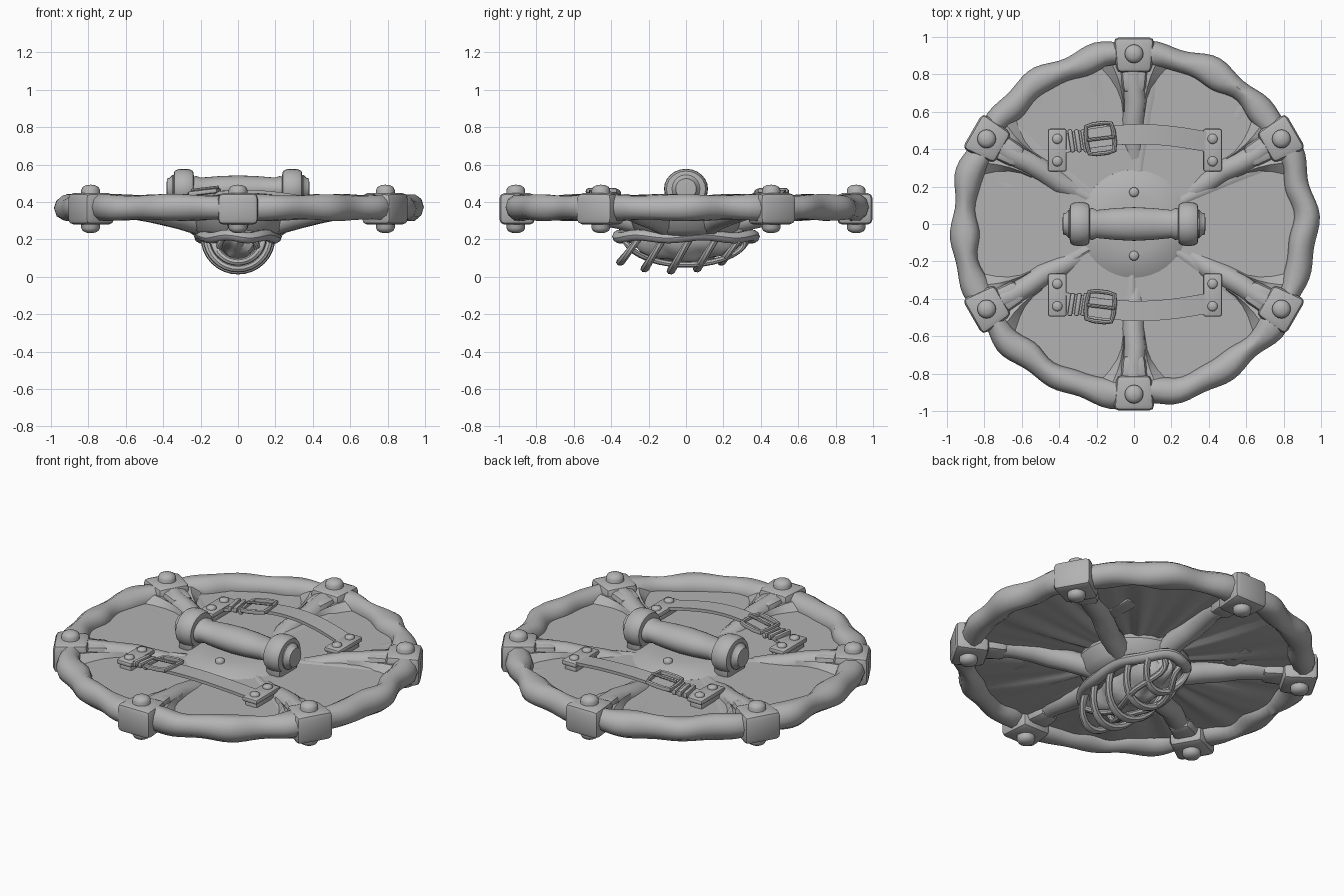
import bpy, bmesh, math
from math import sin, cos, pi, radians
from mathutils import Vector, Matrix

cube = bpy.data.objects.get("Cube")
if cube:
    bpy.data.objects.remove(cube, do_unlink=True)

grey = bpy.data.materials.new("plain grey")
grey.use_nodes = True
grey.diffuse_color = (0.45, 0.45, 0.45, 1)
grey.node_tree.nodes["Principled BSDF"].inputs["Base Color"].default_value = (0.45, 0.45, 0.45, 1)
TAU = 2 * pi
SPOKES = [30 + 60 * i for i in range(6)]


def finish(name, bm, angle=40):
    bmesh.ops.recalc_face_normals(bm, faces=bm.faces)
    mesh = bpy.data.meshes.new(name)
    bm.to_mesh(mesh)
    bm.free()
    ob = bpy.data.objects.new(name, mesh)
    bpy.context.collection.objects.link(ob)
    mesh.materials.append(grey)
    bpy.ops.object.select_all(action='DESELECT')
    ob.select_set(True)
    bpy.context.view_layer.objects.active = ob
    bpy.ops.object.shade_smooth_by_angle(angle=radians(angle))
    return ob


def loft(name, rings, loop=False, closed=True, angle=40):
    """Skin a row of point rings."""
    bm = bmesh.new()
    rows = [[bm.verts.new(p) for p in r] for r in rings]
    n, m = len(rows), len(rows[0])
    for i in range(n if loop else n - 1):
        a, b = rows[i], rows[(i + 1) % n]
        for j in range(m if closed else m - 1):
            k = (j + 1) % m
            bm.faces.new((a[j], a[k], b[k], b[j]))
    if closed and not loop:
        bm.faces.new(rows[0])
        bm.faces.new(rows[-1])
    return finish(name, bm, angle)


def lathe(name, profile, matrix=Matrix(), steps=24):
    """Turn (radius, height) points around the local z axis."""
    return loft(name, [[matrix @ Vector((r * cos(TAU * j / steps), r * sin(TAU * j / steps), h))
                        for j in range(steps)] for r, h in profile])


def sweep(name, path, w, t, sides=4, side_dir=None, loop=False):
    """Sweep a band (4 sides) or oval (more sides) along a path."""
    rings, n = [], len(path)
    for i, p in enumerate(path):
        a = path[i - 1] if (i or loop) else p
        b = path[(i + 1) % n] if (loop or i < n - 1) else p
        d = (b - a).normalized()
        s = (side_dir or Vector((0, 0, 1)).cross(d)).normalized()
        u = d.cross(s).normalized()
        off = pi / 4 if sides == 4 else 0
        k = math.sqrt(2) if sides == 4 else 1
        rings.append([p + s * w * k * cos(off + TAU * j / sides) + u * t * k * sin(off + TAU * j / sides)
                      for j in range(sides)])
    return loft(name, rings, loop)


def block(name, size, matrix, bevel=0.01, taper=1):
    bm = bmesh.new()
    bmesh.ops.create_cube(bm, size=1)
    for v in bm.verts:
        if v.co.x < 0:
            v.co.y *= taper
    bmesh.ops.scale(bm, vec=size, verts=bm.verts)
    bmesh.ops.bevel(bm, geom=bm.edges[:], offset=bevel, segments=2, affect='EDGES', profile=0.5)
    bmesh.ops.transform(bm, matrix=matrix, verts=bm.verts)
    return finish(name, bm)


def rivet(name, loc, r, h, flip=False):
    m = Matrix.Translation(loc)
    if flip:
        m = m @ Matrix.Rotation(pi, 4, 'X')
    lathe(name, [(r, -h), (r, h * .35), (r * .85, h * .7), (r * .5, h * .93), (r * .05, h)], m, 16)


# Gnarled outer rim
rings = []
for i in range(144):
    a = TAU * i / 144
    wob = sin(18 * a + .6) * .012 + sin(11 * a + 2) * .008
    rin = .01 * sin(15 * a + 1) + .006 * sin(23 * a)
    ring = []
    for j in range(10):
        b = TAU * j / 10
        c, s = cos(b), sin(b)
        r = .91 + c * .068 + (wob if c > 0 else rin)
        z = .37 + s * (.07 + .005 * sin(13 * a + j)) + .006 * sin(9 * a) * c
        ring.append(Vector((r * cos(a), r * sin(a), z)))
    rings.append(ring)
loft("rim", rings, loop=True, angle=50)

# Stretched, pleated skin inside the rim, with two faces
for name, drop in (("skin_top", 0), ("skin_underside", .015)):
    rings = []
    for r in (.2, .3, .42, .55, .68, .8, .9):
        ring = []
        for i in range(144):
            a = TAU * i / 144
            pleat = .6 * sin(18 * a) + .4 * sin(31 * a + 1)
            sag = -.025 * abs(cos(3 * a)) * sin(pi * min(1, r))
            ring.append(Vector((r * cos(a), r * sin(a),
                                .375 - drop + sag + .012 * pleat * sin(pi * r / 1.1))))
        rings.append(ring)
    loft(name, rings, closed=True)

# Central hub
lathe("hub", [(.02, .415), (.15, .412), (.23, .40), (.29, .37), (.31, .32), (.28, .25), (.22, .21), (.02, .21)],
      steps=40)

# Spokes, clamps, clamp rivets and skin flaps
for n, deg in enumerate(SPOKES):
    rot = Matrix.Rotation(radians(deg), 4, 'Z')
    path = [rot @ Vector((.16 + .1 * k, .008 * sin(2 * k + n), .265 + .115 * sin(pi / 2 * k / 7)))
            for k in range(8)]
    sweep("spoke", path, .062, .062, 10)
    block("clamp", (.19, .22, .17), rot @ Matrix.Translation((.903, 0, .363)), .03, .85)
    block("clamp_tail", (.16, .15, .12), rot @ Matrix.Translation((.78, 0, .37)), .03, .8)
    p = rot @ Vector((.91, 0, 0))
    rivet("clamp_rivet_top", p + Vector((0, 0, .45)), .05, .042)
    rivet("clamp_rivet_bottom", p + Vector((0, 0, .275)), .05, .042, True)
    for s in (-1, 1):
        edge = [[rot @ Vector((.60 + .26 * t, s * (.05 + .01 * t), .385 + .02 * t)),
                 rot @ Vector((.60 + .25 * t, s * (.055 + .06 * t * t), .40 + .01 * t)),
                 rot @ Vector((.60 + .24 * t, s * (.06 + .12 * t * t), .365 + .01 * t)),
                 rot @ Vector((.60 + .24 * t, s * .05, .35))] for t in (0, .25, .5, .75, 1)]
        loft("skin_flap", edge)

# Hand grip along x
to_x = Matrix.Translation((0, 0, .47)) @ Matrix.Rotation(pi / 2, 4, 'Y')
lathe("grip", [(.065, -.25), (.068, -.22), (.06, -.2), (.068, -.1), (.072, 0), (.068, .1), (.06, .2),
               (.068, .22), (.065, .25)], to_x @ Matrix.Scale(1.25, 4, (0, 1, 0)), 28)
for s in (-1, 1):
    m = to_x @ Matrix.Translation((0, 0, s * .29))
    lathe("grip_collar", [(.07, -.055), (.095, -.05), (.105, -.03), (.107, 0), (.105, .03), (.095, .05),
                          (.065, .055)], m @ Matrix.Scale(1.1, 4, (0, 1, 0)), 24)
    lathe("grip_end", [(.075, 0), (.075, s * .06), (.06, s * .075), (.055, s * .09), (.02, s * .092)], m, 20)
    block("grip_foot", (.1, .18, .1), Matrix.Translation((s * .29, 0, .40)), .025)
    rivet("hub_rivet", Vector((0, s * .17, .41)), .026, .02)

# Arm straps with end plates and buckles
for s, cy in ((1, .395), (-1, -.38)):
    path = []
    for k in range(21):
        t = k / 20
        x = -.38 + .82 * t
        path.append(Vector((x, cy + s * .035 + s * .05 * sin(pi * t), .405 + .05 * sin(pi * t))))
    sweep("arm_strap", path, .054, .009, 4, Vector((.12 * s, 1, 0)))
    for x in (-.41, .42):
        block("strap_plate", (.1, .23, .03), Matrix.Translation((x, cy, .41)), .012)
        block("strap_plate_base", (.08, .2, .06), Matrix.Translation((x, cy, .37)), .01)
        for dy in (-.06, .06):
            rivet("plate_rivet", Vector((x, cy + dy, .425)), .027, .018)
    by = cy + s * .062
    turn = Matrix.Translation((-.18, by, .452)) @ Matrix.Rotation(s * .12, 4, 'Z') @ Matrix.Rotation(-.12, 4, 'Y')
    frame = [turn @ Vector((.075 * cos(a) * k, .08 * sin(a) * k, 0))
             for a, k in [(TAU * i / 16, min(1 / max(abs(cos(TAU * i / 16)), abs(sin(TAU * i / 16))), 1.28))
                          for i in range(16)]]
    sweep("buckle_frame", frame, .012, .014, 8, loop=True)
    sweep("buckle_prong", [turn @ Vector((x, 0, .018)) for x in (-.07, 0, .08)], .009, .008, 8)
    for x in (-.335, -.30, -.265):
        m = Matrix.Translation((x, cy + s * .05, .425)) @ Matrix.Rotation(s * .15, 4, 'Z')
        block("strap_fold", (.025, .125, .035), m, .009)

# Oval ring carrying the cage under the hub
oval = [Vector((.2 * cos(TAU * i / 48), .36 * sin(TAU * i / 48), .215 + .008 * sin(TAU * i / 8)))
        for i in range(48)]
sweep("cage_ring", oval, .035, .03, 10, loop=True)

# Slanted cage ribs
for n, y in enumerate((-.27, -.14, 0, .14, .27)):
    k = math.sqrt(1 - (y / .4) ** 2)
    path = []
    for j in range(17):
        a = pi * j / 16
        path.append(Vector((-.18 * k * cos(a), y - .035 + .045 * sin(a) * (-1) + .05 * (1 - sin(a)) * 1.2,
                            .21 - .178 * k * sin(a))))
    sweep("cage_rib", path, .024, .02, 8, Vector((0, 1, .15)))
for s in (-1, 1):
    path = [Vector((s * (.07 + .03 * sin(4 * t)), .33 * sin(t), .22 - .155 * cos(t)))
            for t in [-1.45 + 2.9 * j / 20 for j in range(21)]]
    sweep("cage_binding", path, .018, .016, 8)

# Lumpy core within the cage
bm = bmesh.new()
bmesh.ops.create_icosphere(bm, subdivisions=4, radius=1)
for v in bm.verts:
    c = v.co
    f = 1 + .06 * sin(9 * c.y + 4 * c.x) + .04 * sin(11 * c.x - 5 * c.z)
    v.co = Vector((c.x * .135 * f, c.y * .31 * f, .22 + c.z * .14 * f))
finish("cage_core", bm)
